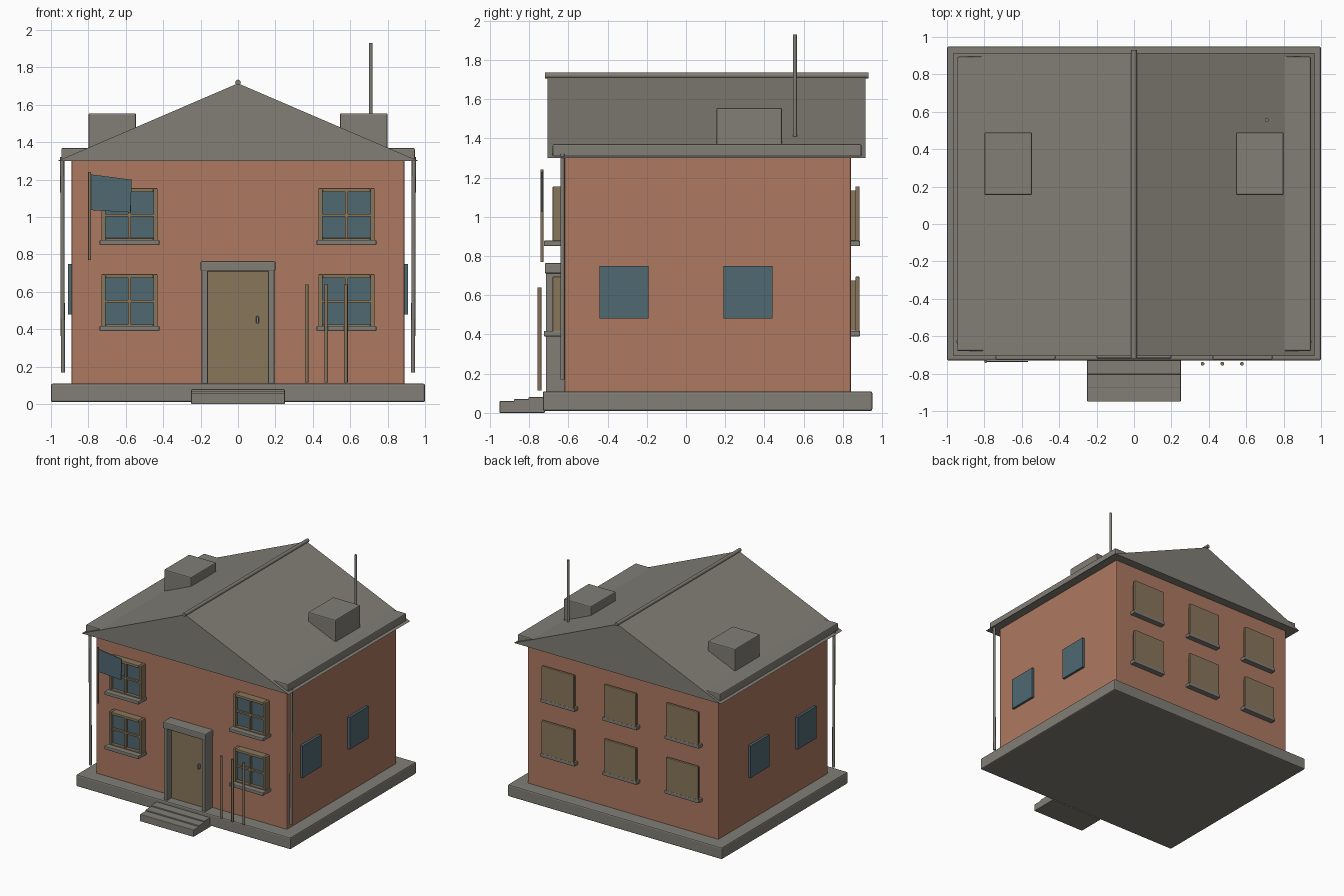
import bpy
import bmesh
from math import radians
from mathutils import Vector

cube = bpy.data.objects.get("Cube")
if cube:
    bpy.data.objects.remove(cube, do_unlink=True)


def material(name, rgb):
    m = bpy.data.materials.new(name)
    m.use_nodes = True
    m.diffuse_color = (*rgb, 1)
    m.node_tree.nodes["Principled BSDF"].inputs["Base Color"].default_value = (*rgb, 1)
    return m


STONE = material("grey stone", (0.22, 0.21, 0.18))
BRICK = material("red brick", (0.42, 0.19, 0.12))
WOOD = material("tan wood", (0.25, 0.18, 0.105))
GLASS = material("blue glass", (0.08, 0.14, 0.17))


def finish(name, bm, mat):
    mesh = bpy.data.meshes.new(name)
    bmesh.ops.recalc_face_normals(bm, faces=bm.faces)
    bm.to_mesh(mesh)
    bm.free()
    mesh.materials.append(mat)
    obj = bpy.data.objects.new(name, mesh)
    bpy.context.collection.objects.link(obj)
    return obj


def box(name, x, y, z, mat, bevel=0.0):
    """Box from (min, max) pairs along each axis."""
    bm = bmesh.new()
    bmesh.ops.create_cube(bm, size=1)
    for v in bm.verts:
        v.co = Vector([r[0] + (c + 0.5) * (r[1] - r[0]) for c, r in zip(v.co, (x, y, z))])
    if bevel:
        bmesh.ops.bevel(bm, geom=bm.edges[:], offset=bevel, segments=2,
                        profile=0.5, affect='EDGES')
    return finish(name, bm, mat)


def rod(name, start, end, radius, mat, sides=12):
    a, b = Vector(start), Vector(end)
    bm = bmesh.new()
    bmesh.ops.create_cone(bm, cap_ends=True, segments=sides, radius1=radius,
                          radius2=radius, depth=(b - a).length)
    turn = (b - a).to_track_quat('Z', 'Y')
    for v in bm.verts:
        v.co = turn @ v.co + (a + b) / 2
    obj = finish(name, bm, mat)
    bpy.context.view_layer.objects.active = obj
    bpy.ops.object.select_all(action='DESELECT')
    obj.select_set(True)
    bpy.ops.object.shade_smooth_by_angle(angle=radians(40))
    return obj


def prism(name, profile, y0, y1, mat):
    """Extrude an XZ outline from y0 to y1."""
    bm = bmesh.new()
    face = bm.faces.new([bm.verts.new((x, y0, z)) for x, z in profile])
    new = bmesh.ops.extrude_face_region(bm, geom=[face])["geom"]
    bmesh.ops.translate(bm, vec=(0, y1 - y0, 0),
                        verts=[g for g in new if isinstance(g, bmesh.types.BMVert)])
    return finish(name, bm, mat)


# Plinth, walls and entrance steps
box("foundation", (-1, 1), (-0.73, 0.95), (0.01, 0.11), STONE, 0.01)
box("walls", (-0.89, 0.89), (-0.62, 0.84), (0.10, 1.31), BRICK, 0.008)
for i in range(3):
    box(f"step_{i + 1}", (-0.25, 0.25), (-0.95 + 0.073 * i, -0.72),
        (0.01 * i, 0.06 + 0.01 * i), STONE, 0.004)

# Roof, ridge and eaves
prism("roof", [(-0.965, 1.30), (0.965, 1.30), (0, 1.715)], -0.705, 0.915, STONE)
rod("ridge_cap", (0, -0.72, 1.72), (0, 0.93, 1.72), 0.015, STONE)
for side, s in (("left", 1), ("right", -1)):
    def span(a, b):
        return sorted((s * a, s * b))
    box(f"{side}_eave", span(0.78, 0.945), (-0.68, 0.895), (1.305, 1.37), STONE, 0.008)
    box(f"{side}_chimney", span(0.545, 0.80), (0.155, 0.49), (1.32, 1.555), STONE, 0.008)
    rod(f"{side}_downpipe", (s * 0.936, -0.63, 0.17), (s * 0.94, -0.63, 1.32), 0.011, STONE)
    for j, y in enumerate((-0.315, 0.315)):
        box(f"{side}_side_pane_{j + 1}", span(0.885, 0.91), (y - 0.125, y + 0.125),
            (0.48, 0.75), GLASS)
rod("antenna", (0.71, 0.555, 1.41), (0.71, 0.555, 1.93), 0.01, STONE)


# Front windows: frame, glass, crossbars and sill
def front_window(tag, x, z):
    w, h, t = 0.15, 0.145, 0.022
    fy = (-0.68, -0.61)
    for s in (-1, 1):
        box(f"{tag}_stile", sorted((x + s * w, x + s * (w - t))), fy,
            (z - h, z + h), WOOD, 0.004)
        box(f"{tag}_rail", (x - w + t, x + w - t), fy,
            sorted((z + s * h, z + s * (h - t))), WOOD, 0.004)
    box(f"{tag}_glass", (x - w + t, x + w - t), (-0.655, -0.61), (z - h + t, z + h - t), GLASS)
    box(f"{tag}_upright", (x - 0.007, x + 0.007), (-0.672, -0.65), (z - h + t, z + h - t), WOOD)
    box(f"{tag}_crossbar", (x - w + t, x + w - t), (-0.672, -0.65), (z - 0.007, z + 0.007), WOOD)
    box(f"{tag}_sill", (x - 0.16, x + 0.16), (-0.725, -0.61), (z - 0.16, z - 0.132), STONE, 0.005)


# Back windows: boarded panels with sills
def back_window(tag, x, z):
    box(f"{tag}_backing", (x - 0.135, x + 0.135), (0.83, 0.87), (z - 0.13, z + 0.125), WOOD)
    box(f"{tag}_panel", (x - 0.15, x + 0.15), (0.863, 0.885), (z - 0.145, z + 0.145), WOOD, 0.005)
    box(f"{tag}_sill", (x - 0.16, x + 0.16), (0.835, 0.887), (z - 0.16, z - 0.132), STONE, 0.004)


for level, z in (("lower", 0.55), ("upper", 1.01)):
    for side, x in (("left", 0.58), ("right", -0.58)):
        front_window(f"{level}_{side}_window", x, z)
    for side, x in (("left", 0.58), ("middle", 0), ("right", -0.58)):
        back_window(f"{level}_{side}_back_window", x, z)

# Door and surround
box("door", (-0.165, 0.165), (-0.66, -0.61), (0.11, 0.72), WOOD)
box("door_lintel", (-0.20, 0.20), (-0.72, -0.61), (0.71, 0.765), STONE, 0.008)
for side, s in (("left", 1), ("right", -1)):
    box(f"{side}_door_post", sorted((s * 0.16, s * 0.195)), (-0.715, -0.61),
        (0.10, 0.72), STONE, 0.006)
box("door_handle", (0.097, 0.111), (-0.685, -0.655), (0.43, 0.47), STONE, 0.004)

# Yard posts
for i, x in enumerate((0.367, 0.472, 0.577)):
    rod(f"yard_post_{i + 1}", (x, -0.747, 0.115), (x, -0.747, 0.64), 0.01, WOOD)

# Flag
rod("flag_pole", (-0.793, -0.735, 0.77), (-0.793, -0.735, 1.24), 0.008, WOOD)
prism("flag", [(-0.785, 1.037), (-0.575, 1.025), (-0.568, 1.20), (-0.785, 1.228)],
      -0.739, -0.732, GLASS)
